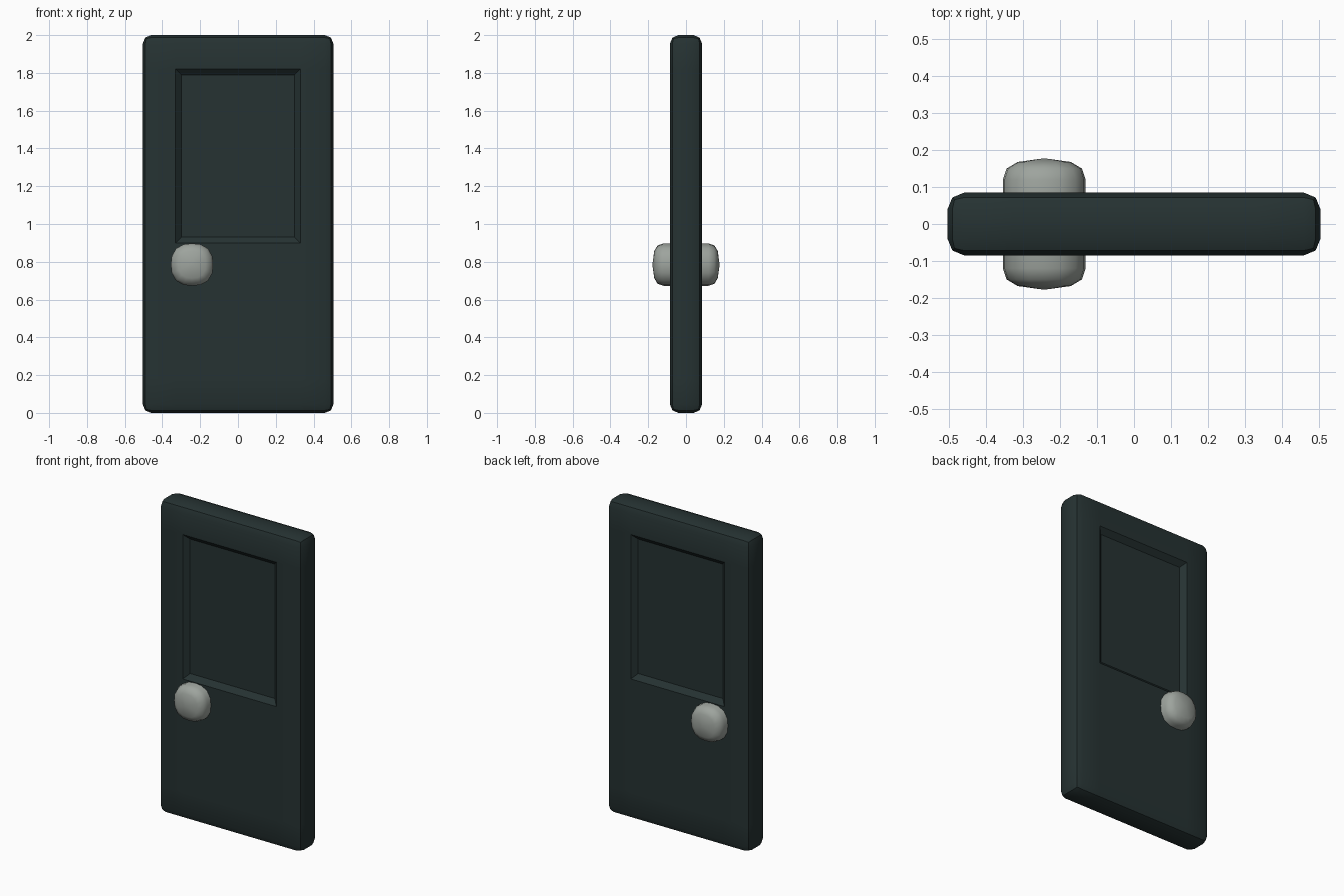
import bpy, bmesh, math

if "Cube" in bpy.data.objects:
    bpy.data.objects.remove(bpy.data.objects["Cube"])


def material(name, rgb):
    m = bpy.data.materials.new(name)
    m.diffuse_color = (*rgb, 1)
    m.use_nodes = True
    m.node_tree.nodes["Principled BSDF"].inputs["Base Color"].default_value = m.diffuse_color
    return m


def finish(name, bm, mat, angle):
    bmesh.ops.recalc_face_normals(bm, faces=bm.faces[:])
    mesh = bpy.data.meshes.new(name)
    bm.to_mesh(mesh)
    bm.free()
    mesh.materials.append(mat)
    ob = bpy.data.objects.new(name, mesh)
    bpy.context.collection.objects.link(ob)
    bpy.ops.object.select_all(action='DESELECT')
    ob.select_set(True)
    bpy.context.view_layer.objects.active = ob
    bpy.ops.object.shade_smooth_by_angle(angle=math.radians(angle))
    return ob


paint = material("dark_green_paint", (0.019, 0.032, 0.032))
metal = material("grey_metal", (0.34, 0.37, 0.34))

# Door slab with rounded edges
bm = bmesh.new()
bmesh.ops.create_cube(bm, size=1)
for v in bm.verts:
    v.co = (v.co.x * 1.01, v.co.y * 0.17, (v.co.z + 0.5) * 2)
bmesh.ops.bevel(bm, geom=bm.edges[:], offset=0.045, segments=2,
                profile=0.5, affect='EDGES')

# Panel outlines cut into the slab
cuts = [((x, 0, 0), (1, 0, 0)) for x in (-0.33, 0.33)]
cuts += [((0, 0, z), (0, 0, 1)) for z in (0.18, 0.90, 1.82)]
for co, no in cuts:
    bmesh.ops.bisect_plane(bm, geom=bm.verts[:] + bm.edges[:] + bm.faces[:],
                           plane_co=co, plane_no=no)

# Sunken upper panel on the front and back
bm.normal_update()
for side in (-1, 1):
    panel = [f for f in bm.faces if f.normal.y * side > 0.99
             and abs(f.calc_center_median().x) < 0.33
             and 0.90 < f.calc_center_median().z < 1.82]
    bmesh.ops.inset_region(bm, faces=panel, thickness=0.045, depth=0)
    for v in {v for f in panel for v in f.verts}:
        v.co.y -= side * 0.03
finish("door_slab", bm, paint, 32)

# Squarish knob passing through the door
bm = bmesh.new()
half = [(0.112, 0.06), (0.112, 0.12), (0.102, 0.15), (0.072, 0.168)]
profile = [(r, -y) for r, y in reversed(half)] + half
N, P = 16, 2.5
rings = []
for r, y in profile:
    ring = []
    for i in range(N):
        a = 2 * math.pi * i / N
        c, s = math.cos(a), math.sin(a)
        k = r / (abs(c) ** P + abs(s) ** P) ** (1 / P)
        ring.append(bm.verts.new((-0.243 + k * c, y, 0.785 + k * s)))
    rings.append(ring)
for a, b in zip(rings, rings[1:]):
    for i in range(N):
        j = (i + 1) % N
        bm.faces.new((a[i], a[j], b[j], b[i]))
for ring, y in ((rings[0], -0.178), (rings[-1], 0.178)):
    tip = bm.verts.new((-0.243, y, 0.785))
    for i in range(N):
        bm.faces.new((ring[i], ring[(i + 1) % N], tip))
finish("door_knob", bm, metal, 60)
